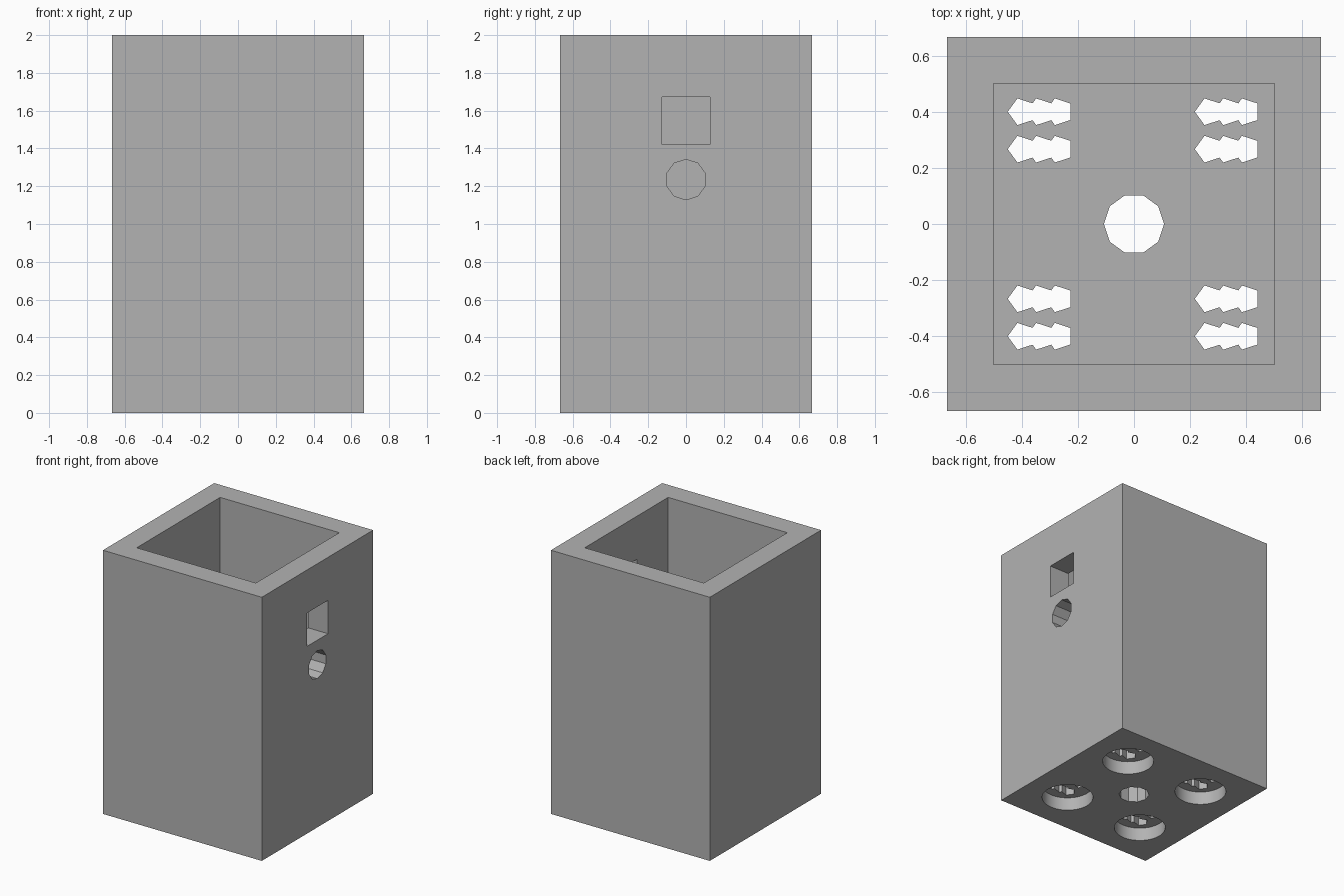
import bpy
import math

default = bpy.data.objects.get("Cube")
if default:
    bpy.data.objects.remove(default, do_unlink=True)

SIZE = 4 / 3      # outer width and depth
HEIGHT = 2.0
WALL = 1 / 6      # wall and floor thickness
FOOT = 1 / 3      # offset of the foot recesses from the centre
PITCH = 1 / 15    # pin hole spacing

grey = bpy.data.materials.new("light grey")
grey.use_nodes = True
colour = (0.45, 0.45, 0.45, 1)
grey.diffuse_color = colour
grey.node_tree.nodes["Principled BSDF"].inputs["Base Color"].default_value = colour


def block(name, centre, size):
    bpy.ops.mesh.primitive_cube_add(size=1, location=centre)
    obj = bpy.context.object
    obj.name = name
    obj.scale = size
    bpy.ops.object.transform_apply(location=True, rotation=True, scale=True)
    return obj


def prism(name, sides, radius, bottom, top, x=0, y=0, first_angle=0):
    """Upright prism whose first corner points along first_angle."""
    bpy.ops.mesh.primitive_cylinder_add(
        vertices=sides, radius=radius, depth=top - bottom,
        location=(x, y, (top + bottom) / 2),
        rotation=(0, 0, first_angle - math.pi / 2))
    obj = bpy.context.object
    obj.name = name
    return obj


def cut(target, cutter):
    cutter.hide_render = True
    mod = target.modifiers.new("cut", 'BOOLEAN')
    mod.operation = 'DIFFERENCE'
    mod.solver = 'EXACT'
    mod.object = cutter
    bpy.context.view_layer.objects.active = target
    bpy.ops.object.modifier_apply(modifier=mod.name)
    bpy.data.objects.remove(cutter, do_unlink=True)


# Open box with thick walls
box = block("box_housing", (0, 0, HEIGHT / 2), (SIZE, SIZE, HEIGHT))
inner = SIZE - 2 * WALL
cut(box, block("cavity_cutter", (0, 0, WALL + HEIGHT / 2), (inner, inner, HEIGHT)))

# Square and round openings through the right wall
wall_x = SIZE / 2 - WALL / 2
cut(box, block("square_cutter", (wall_x, 0, 1.547), (0.3, 0.253, 0.253)))
round_cutter = prism("round_cutter", 10, 0.107, -0.15, 0.15)
round_cutter.rotation_euler = (0, math.pi / 2, 0)
round_cutter.rotation_euler.rotate_axis('Z', math.pi / 2)
round_cutter.location = (wall_x, 0, 1.235)
cut(box, round_cutter)

# Centre hole in the floor
cut(box, prism("centre_hole_cutter", 10, 0.107, -0.1, 0.4))

# Four round recesses underneath, each with overlapping pin holes
for cx in (-FOOT, FOOT):
    for cy in (-FOOT, FOOT):
        cut(box, prism("recess_cutter", 64, 0.18, -0.1, 0.1, cx, cy))
        for i in (-1, 0, 1):
            for j in (-1, 1):
                cut(box, prism("pin_hole_cutter", 5, 0.05, -0.1, 0.4,
                               cx + i * PITCH, cy + j * PITCH, math.pi))

# Finish
box.data.materials.clear()
box.data.materials.append(grey)
for poly in box.data.polygons:
    poly.material_index = 0
bpy.ops.object.select_all(action='DESELECT')
box.select_set(True)
bpy.context.view_layer.objects.active = box
bpy.ops.object.shade_smooth_by_angle(angle=math.radians(20))
